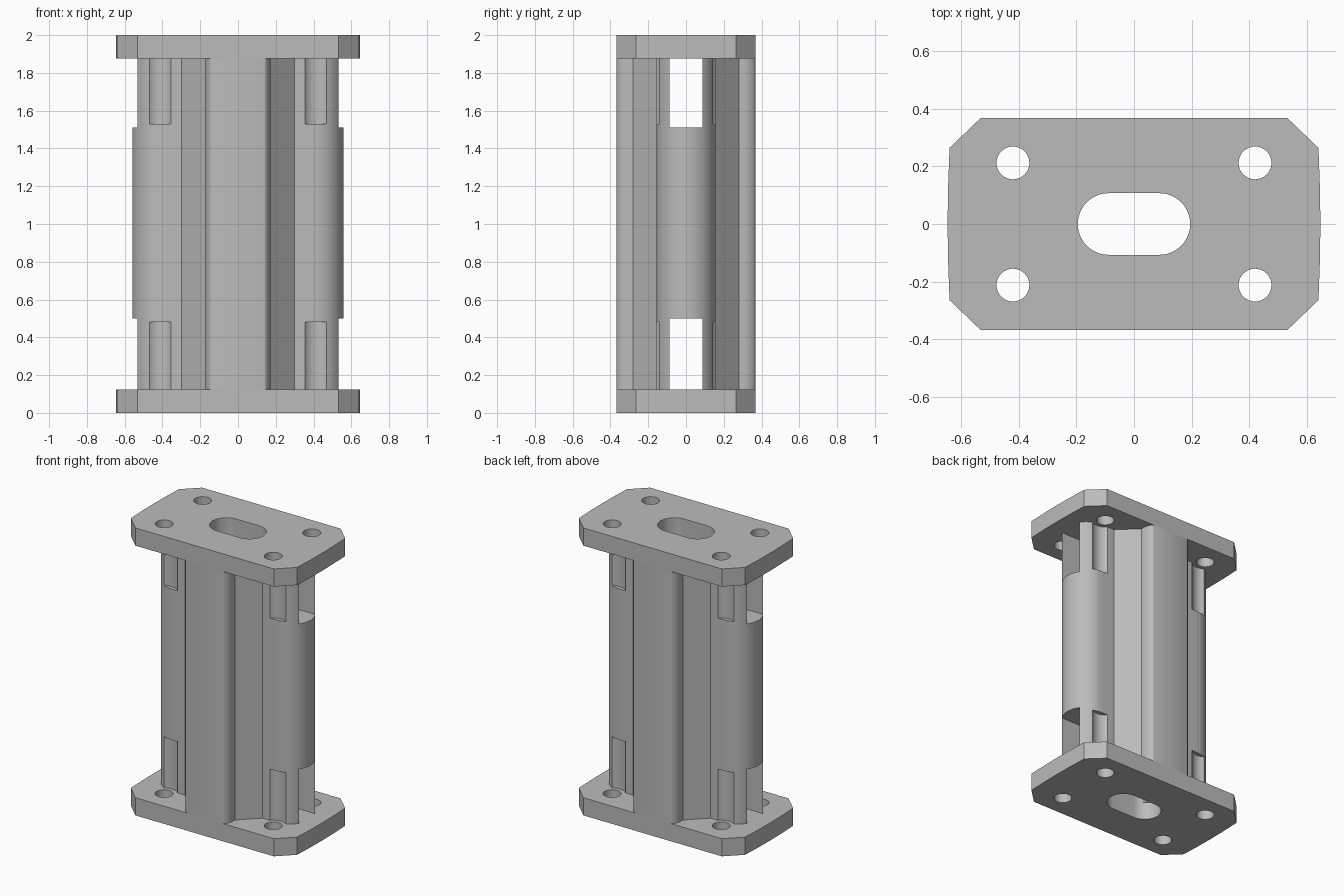
import bpy, bmesh, math

cube = bpy.data.objects.get("Cube")
if cube:
    bpy.data.objects.remove(cube, do_unlink=True)

grey = bpy.data.materials.new("plain grey")
grey.use_nodes = True
grey.diffuse_color = (0.5, 0.5, 0.5, 1)
grey.node_tree.nodes["Principled BSDF"].inputs["Base Color"].default_value = (0.5, 0.5, 0.5, 1)

HEIGHT, PLATE = 2.0, 0.123
HOLE_X, HOLE_Y, HOLE_R = 0.42, 0.212, 0.057


def prism(name, outline, z0, z1):
    """Solid made by extruding a counter-clockwise outline from z0 to z1."""
    bm = bmesh.new()
    base = bm.faces.new([bm.verts.new((x, y, z0)) for x, y in outline])
    top = bmesh.ops.extrude_face_region(bm, geom=[base])["geom"]
    bmesh.ops.translate(bm, vec=(0, 0, z1 - z0),
                        verts=[v for v in top if isinstance(v, bmesh.types.BMVert)])
    bmesh.ops.recalc_face_normals(bm, faces=bm.faces)
    mesh = bpy.data.meshes.new(name)
    bm.to_mesh(mesh)
    bm.free()
    mesh.materials.append(grey)
    obj = bpy.data.objects.new(name, mesh)
    bpy.context.collection.objects.link(obj)
    return obj


def arc(cx, cy, r, start, end, steps):
    angles = [math.radians(start + (end - start) * i / steps) for i in range(steps + 1)]
    return [(cx + r * math.cos(a), cy + r * math.sin(a)) for a in angles]


def circle(cx, cy, r):
    return arc(cx, cy, r, 0, 360, 32)[:-1]


def rectangle(x, y):
    return [(-x, -y), (x, -y), (x, y), (-x, y)]


def mirrored(quarter):
    """Full outline from the +x +y quarter, listed from the x axis to the y axis."""
    half = quarter + [(-x, y) for x, y in reversed(quarter)]
    lower = [(-x, -y) for x, y in half if abs(y) > 1e-6 or x < 0]
    return half + [p for p in lower if abs(p[1]) > 1e-6]


def cut(obj, cutters):
    bpy.context.view_layer.objects.active = obj
    for cutter in cutters:
        cutter.hide_render = True
        mod = obj.modifiers.new("cut", "BOOLEAN")
        mod.operation, mod.solver, mod.object = "DIFFERENCE", "EXACT", cutter
        bpy.ops.object.modifier_apply(modifier=mod.name)
        bpy.data.objects.remove(cutter, do_unlink=True)


def smooth(obj):
    bpy.ops.object.select_all(action="DESELECT")
    obj.select_set(True)
    bpy.context.view_layer.objects.active = obj
    bpy.ops.object.shade_smooth_by_angle(angle=math.radians(25))


def slot_cutter():
    right = arc(0.088, 0, 0.107, -90, 90, 24)
    return prism("slot_cutter", right + [(-x, -y) for x, y in right], -0.1, HEIGHT + 0.1)


def hole_cutters(radius, z0, z1):
    return [prism("hole_cutter", circle(sx * HOLE_X, sy * HOLE_Y, radius), z0, z1)
            for sx in (-1, 1) for sy in (-1, 1)]


# End plates: clipped corners, slightly bowed short ends
plate_outline = mirrored([(0.647, 0), (0.645, 0.13), (0.64, 0.264), (0.533, 0.367)])
for name, z in (("bottom_plate", 0), ("top_plate", HEIGHT - PLATE)):
    plate = prism(name, plate_outline, z, z + PLATE)
    cut(plate, [slot_cutter()] + hole_cutters(HOLE_R, -0.1, HEIGHT + 0.1))
    smooth(plate)

# Column: rounded ends, sloping flanks and a broad flat spine front and back
quarter = arc(0.402, 0, 0.157, 0, 90, 20)
quarter += [(0.298, 0.157), (0.172, 0.28), (0.172, 0.305), (0.168, 0.33),
            (0.157, 0.352), (0.145, 0.363), (0.132, 0.367)]
column = prism("column", mirrored(quarter), PLATE, HEIGHT - PLATE)
cutters = [slot_cutter()] + hole_cutters(HOLE_R, 0, HEIGHT)

# Side windows and bolt pockets next to each plate
for z0, window, pocket in ((0, 0.5, 0.48), (HEIGHT, 1.51, 1.53)):
    cutters.append(prism("window_cutter", rectangle(0.8, 0.088), min(z0, window), max(z0, window)))
    cutters += hole_cutters(0.085, min(z0, pocket), max(z0, pocket))
cut(column, cutters)
smooth(column)
